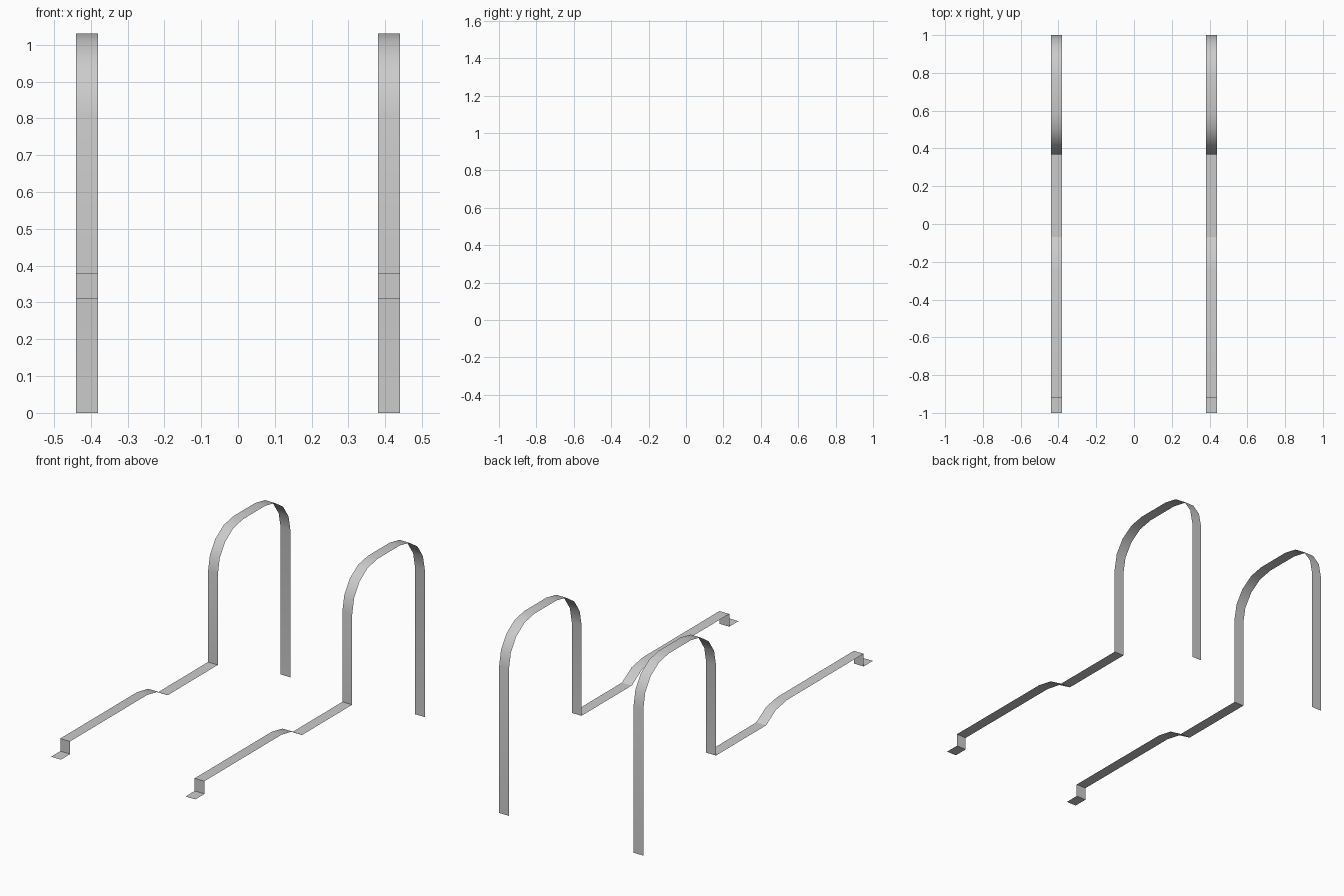
import bpy
import bmesh
from math import sin, cos, radians

if "Cube" in bpy.data.objects:
    bpy.data.objects.remove(bpy.data.objects["Cube"])

WIDTH = 0.06      # strap width
OFFSET = 0.41     # strap centre from the middle
R = 0.22          # arch corner radius


def corner(cy, cz, start, end, steps=4):
    """Points of a rounded arch corner in the y-z plane."""
    angles = [radians(start + (end - start) * i / steps) for i in range(steps + 1)]
    return [(cy + R * cos(a), cz + R * sin(a)) for a in angles]


# Side profile, front to back: foot tab, riser, long run, ramp, low run, arch, rear leg
profile = [(-1.0, 0.31), (-0.92, 0.31), (-0.92, 0.38),
           (-0.25, 0.38), (-0.155, 0.362), (-0.07, 0.31), (0.367, 0.31)]
profile += corner(0.367 + R, 0.81, 180, 90)
profile += corner(1.0 - R, 0.81, 90, 0)
profile.append((1.0, 0.0))


def strap(name, x):
    """Thin sheet strap swept across its width along x."""
    bm = bmesh.new()
    rows = [[bm.verts.new((x + s * WIDTH / 2, y, z)) for s in (-1, 1)]
            for y, z in profile]
    for a, b in zip(rows, rows[1:]):
        bm.faces.new((a[0], a[1], b[1], b[0]))
    mesh = bpy.data.meshes.new(name)
    bm.to_mesh(mesh)
    bm.free()
    mesh.shade_smooth()
    mesh.set_sharp_from_angle(angle=radians(30))
    obj = bpy.data.objects.new(name, mesh)
    bpy.context.collection.objects.link(obj)


# Left and right straps
strap("left_strap", -OFFSET)
strap("right_strap", OFFSET)
